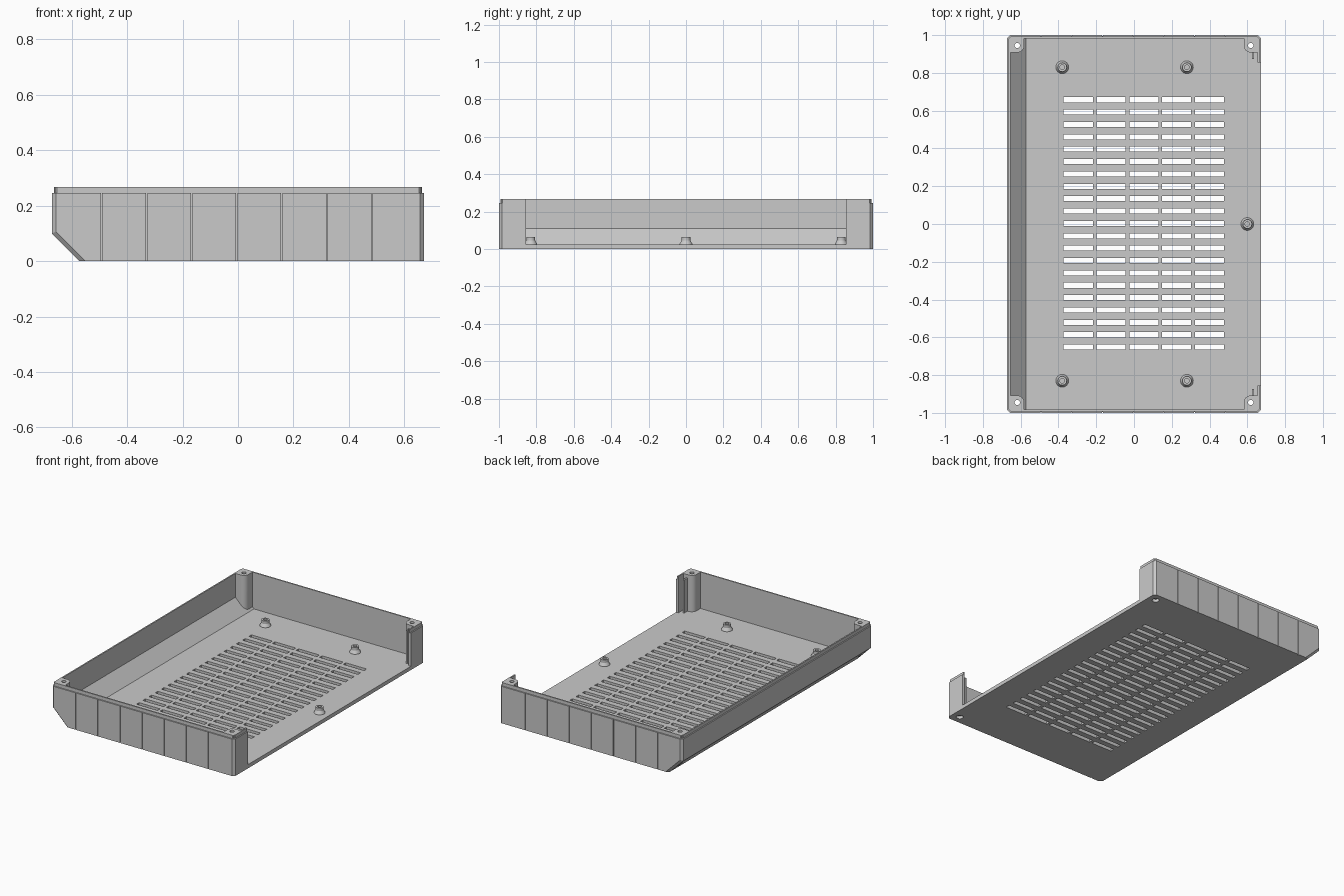
import bpy, bmesh, math
from mathutils import Matrix

cube = bpy.data.objects.get("Cube")
if cube:
    bpy.data.objects.remove(cube, do_unlink=True)

HX, HY = 0.672, 1.0        # half sizes
RIM, TOP = 0.245, 0.267    # shoulder and lip heights
FLOOR, WALL = 0.025, 0.017
CHAMFER, LIP = 0.1, 0.008

plastic = bpy.data.materials.new("grey plastic")
plastic.use_nodes = True
GREY = (0.59, 0.59, 0.59, 1)
plastic.diffuse_color = GREY
plastic.node_tree.nodes["Principled BSDF"].inputs["Base Color"].default_value = GREY


def finish(name, bm):
    bmesh.ops.recalc_face_normals(bm, faces=bm.faces)
    mesh = bpy.data.meshes.new(name)
    bm.to_mesh(mesh)
    bm.free()
    mesh.materials.append(plastic)
    ob = bpy.data.objects.new(name, mesh)
    bpy.context.collection.objects.link(ob)
    return ob


def extrude(bm, points, vector):
    """Closed prism from a planar outline."""
    low = [bm.verts.new(p) for p in points]
    high = [bm.verts.new([a + b for a, b in zip(p, vector)]) for p in points]
    bm.faces.new(low)
    bm.faces.new(high[::-1])
    for i in range(len(low)):
        bm.faces.new((low[i], low[i - 1], high[i - 1], high[i]))


def box(bm, x0, x1, y0, y1, z0, z1):
    extrude(bm, [(x0, y0, z0), (x1, y0, z0), (x1, y1, z0), (x0, y1, z0)], (0, 0, z1 - z0))


def cylinder(bm, x, y, z0, z1, r):
    bmesh.ops.create_cone(bm, cap_ends=True, segments=24, radius1=r, radius2=r, depth=z1 - z0,
                          matrix=Matrix.Translation((x, y, (z0 + z1) / 2)))


def boolean(ob, bm, operation="DIFFERENCE"):
    """Apply a boolean with the given bmesh and discard the cutter."""
    cutter = finish("cutter", bm)
    cutter.hide_render = True
    mod = ob.modifiers.new("cut", "BOOLEAN")
    mod.operation, mod.object, mod.solver = operation, cutter, "EXACT"
    bpy.context.view_layer.update()
    graph = bpy.context.evaluated_depsgraph_get()
    mesh = bpy.data.meshes.new_from_object(ob.evaluated_get(graph))
    ob.modifiers.clear()
    ob.data = mesh
    bpy.data.objects.remove(cutter, do_unlink=True)


def tray_prism(x, y, bottom, top, chamfer_x, chamfer_z):
    """Side profile with a chamfered lower edge, run along y."""
    bm = bmesh.new()
    pts = [(-x, chamfer_z), (chamfer_x, bottom), (x, bottom), (x, top), (-x, top)]
    extrude(bm, [(px, -y, pz) for px, pz in pts], (0, 2 * y, 0))
    return bm


def cut_corners(bm, width):
    edges = [e for e in bm.edges
             if abs(e.verts[0].co.y - e.verts[1].co.y) < 1e-5
             and abs(e.verts[0].co.z - e.verts[1].co.z) > 1e-3]
    bmesh.ops.bevel(bm, geom=edges, offset=width, segments=1, profile=0.5, affect="EDGES")


# Outer shell with a recessed lip on top
bm = tray_prism(HX, HY, 0, RIM, CHAMFER - HX, CHAMFER)
cut_corners(bm, 0.015)
case = finish("case", bm)
bm = bmesh.new()
box(bm, LIP - HX, HX - LIP, LIP - HY, HY - LIP, 0.15, TOP)
cut_corners(bm, 0.01)
boolean(case, bm, "UNION")

# Cavity, hollowing the shell from above
boolean(case, tray_prism(HX - WALL, HY - WALL, FLOOR, 0.4, -0.571, 0.109))

# Open end
bm = bmesh.new()
box(bm, 0.645, 0.8, -0.855, 0.855, FLOOR, 0.4)
boolean(case, bm)

# Rounded screw posts, each standing in a corner and following the sloped wall
PX, PY, R = 0.582, 0.908, 0.035
OUT_X, OUT_Y = HX - 0.012, HY - 0.012
for sx in (-1, 1):
    for sy in (-1, 1):
        arc = [(PX + R * (1 - math.cos(t)), PY + R * (1 - math.sin(t)))
               for t in [math.radians(15 * i) for i in range(7)]]
        outline = arc + [(OUT_X, PY), (OUT_X, OUT_Y), (PX, OUT_Y)]
        bm = bmesh.new()
        extrude(bm, [(sx * x, sy * y, 0.01) for x, y in outline], (0, 0, TOP - 0.01))
        if sx < 0:
            # Trim the foot just inside the sloped wall
            slope = bmesh.ops.bisect_plane(
                bm, geom=bm.verts[:] + bm.edges[:] + bm.faces[:], clear_outer=True,
                plane_co=(-HX, 0, CHAMFER + 0.008), plane_no=(-1, 0, -1))["geom_cut"]
            bmesh.ops.holes_fill(bm, edges=[g for g in slope if isinstance(g, bmesh.types.BMEdge)])
        boolean(case, bm, "UNION")

# Fins that hold the slide-in end panel
bm = bmesh.new()
for sy in (-1, 1):
    ys = sorted((sy * 0.873, sy * 0.93))
    box(bm, 0.624, 0.635, *ys, 0.015, RIM)
boolean(case, bm, "UNION")

# Ventilation slots
bm = bmesh.new()
for col in range(5):
    for row in range(21):
        x = -0.295 + 0.1735 * col
        y = 0.0655 * (row - 10) + 0.003
        box(bm, x - 0.077, x + 0.077, y - 0.0135, y + 0.0135, -0.1, 0.1)
boolean(case, bm)

# Screw holes through the posts, then wider recesses underneath
for low, high, radius in ((-0.1, 0.4, 0.014), (-0.1, 0.02, 0.022)):
    bm = bmesh.new()
    for sx in (-1, 1):
        for sy in (-1, 1):
            cylinder(bm, sx * 0.618, sy * 0.945, low, high, radius)
    boolean(case, bm)

# Fine vertical grooves on both end walls
bm = bmesh.new()
for i in range(7):
    x = -0.492 + 0.1625 * i
    for sy in (-1, 1):
        ys = sorted((sy * 0.994, sy * 1.1))
        box(bm, x - 0.002, x + 0.002, *ys, -0.1, 0.4)
boolean(case, bm)

# Board standoffs: flared foot, straight neck and a blind hole
PROFILE = [(0.034, 0.02), (0.034, 0.028), (0.024, 0.045), (0.024, 0.065),
           (0.012, 0.065), (0.012, 0.03), (0, 0.03)]
spots = [(-0.38, 0.83), (0.28, 0.83), (0.6, 0), (-0.38, -0.83), (0.28, -0.83)]
standoffs = []
for n, (x, y) in enumerate(spots):
    bm = bmesh.new()
    verts = [bm.verts.new((r, 0, z)) for r, z in PROFILE]
    edges = [bm.edges.new(pair) for pair in zip(verts, verts[1:])]
    bmesh.ops.spin(bm, geom=verts + edges, axis=(0, 0, 1), cent=(0, 0, 0),
                   angle=math.tau, steps=24)
    bmesh.ops.remove_doubles(bm, verts=bm.verts, dist=1e-5)
    bmesh.ops.translate(bm, verts=bm.verts, vec=(x, y, 0))
    standoffs.append(finish(f"standoff_{n + 1}", bm))

# Smooth the rounded parts and keep hard edges sharp
bpy.ops.object.select_all(action="DESELECT")
for ob in [case] + standoffs:
    ob.select_set(True)
bpy.context.view_layer.objects.active = case
bpy.ops.object.shade_smooth_by_angle(angle=math.radians(30))
